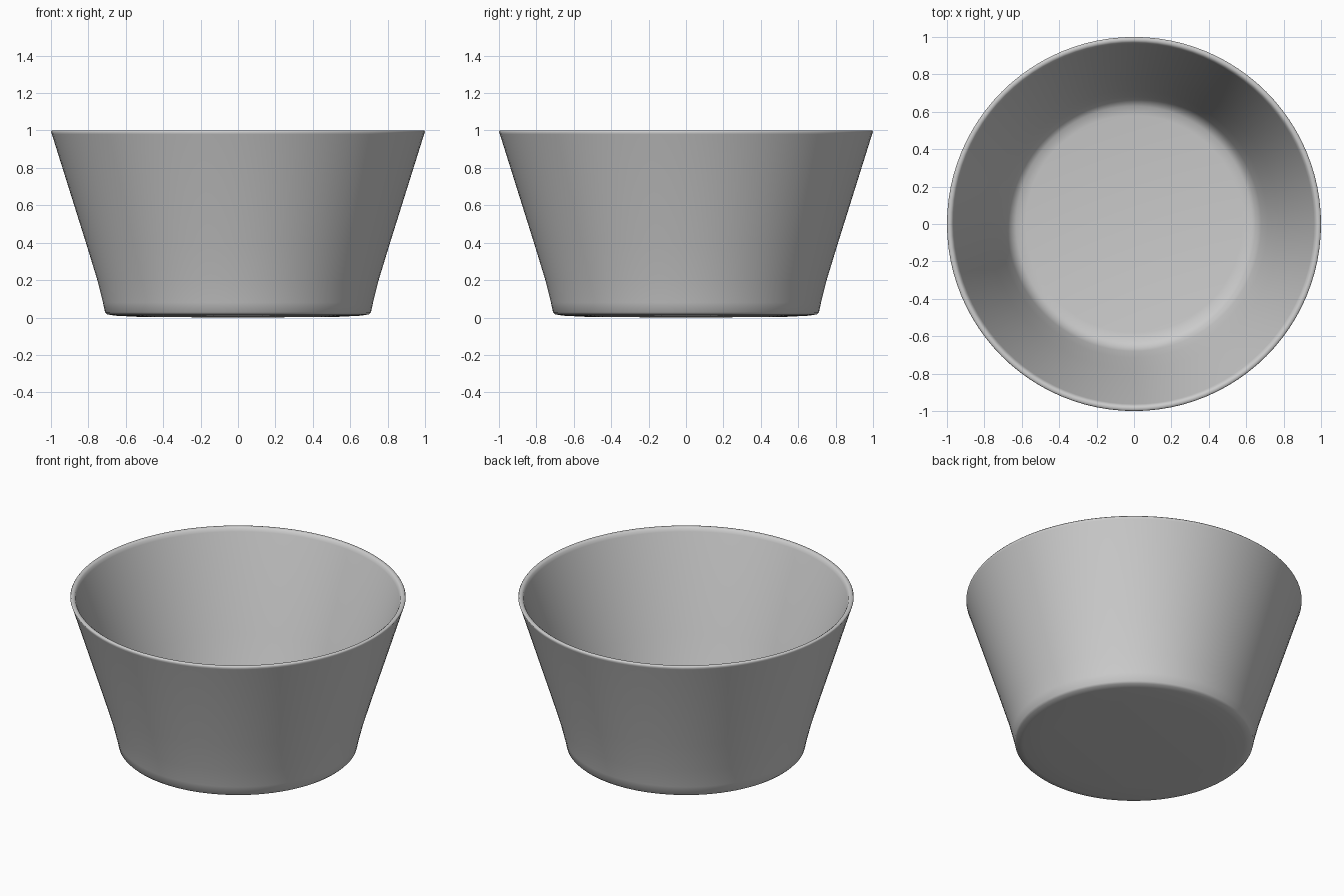
import bpy
import bmesh
import math

cube = bpy.data.objects.get("Cube")
if cube:
    bpy.data.objects.remove(cube, do_unlink=True)

# Plain light grey
grey = bpy.data.materials.new("light_grey")
grey.use_nodes = True
colour = (0.6, 0.6, 0.6, 1)
grey.diffuse_color = colour
grey.node_tree.nodes["Principled BSDF"].inputs["Base Color"].default_value = colour

# Bowl wall as (radius, height): underside, outer wall, rounded rim, inner wall, floor
profile = [
    (0, 0), (0.52, 0.003), (0.66, 0.01), (0.7, 0.017), (0.711, 0.028),
    (0.722, 0.08), (0.752, 0.2), (0.81, 0.39), (0.995, 0.98),
    (1, 0.993), (0.995, 1), (0.98, 1), (0.97, 0.993), (0.963, 0.975),
    (0.775, 0.39), (0.715, 0.2), (0.68, 0.1), (0.66, 0.06), (0.63, 0.04),
    (0.58, 0.032), (0, 0.03),
]

# Revolve the profile into a closed bowl
bm = bmesh.new()
points = [bm.verts.new((r, 0, z)) for r, z in profile]
edges = [bm.edges.new(pair) for pair in zip(points, points[1:])]
bmesh.ops.spin(bm, geom=points + edges, cent=(0, 0, 0), axis=(0, 0, 1),
               angle=math.tau, steps=96, use_merge=False)
bmesh.ops.remove_doubles(bm, verts=bm.verts[:], dist=0.0005)
bmesh.ops.recalc_face_normals(bm, faces=bm.faces[:])
mesh = bpy.data.meshes.new("bowl")
bm.to_mesh(mesh)
bm.free()
mesh.materials.append(grey)

bowl = bpy.data.objects.new("bowl", mesh)
bpy.context.collection.objects.link(bowl)
bpy.context.view_layer.objects.active = bowl
bowl.select_set(True)
bpy.ops.object.shade_smooth_by_angle(angle=math.radians(60))
